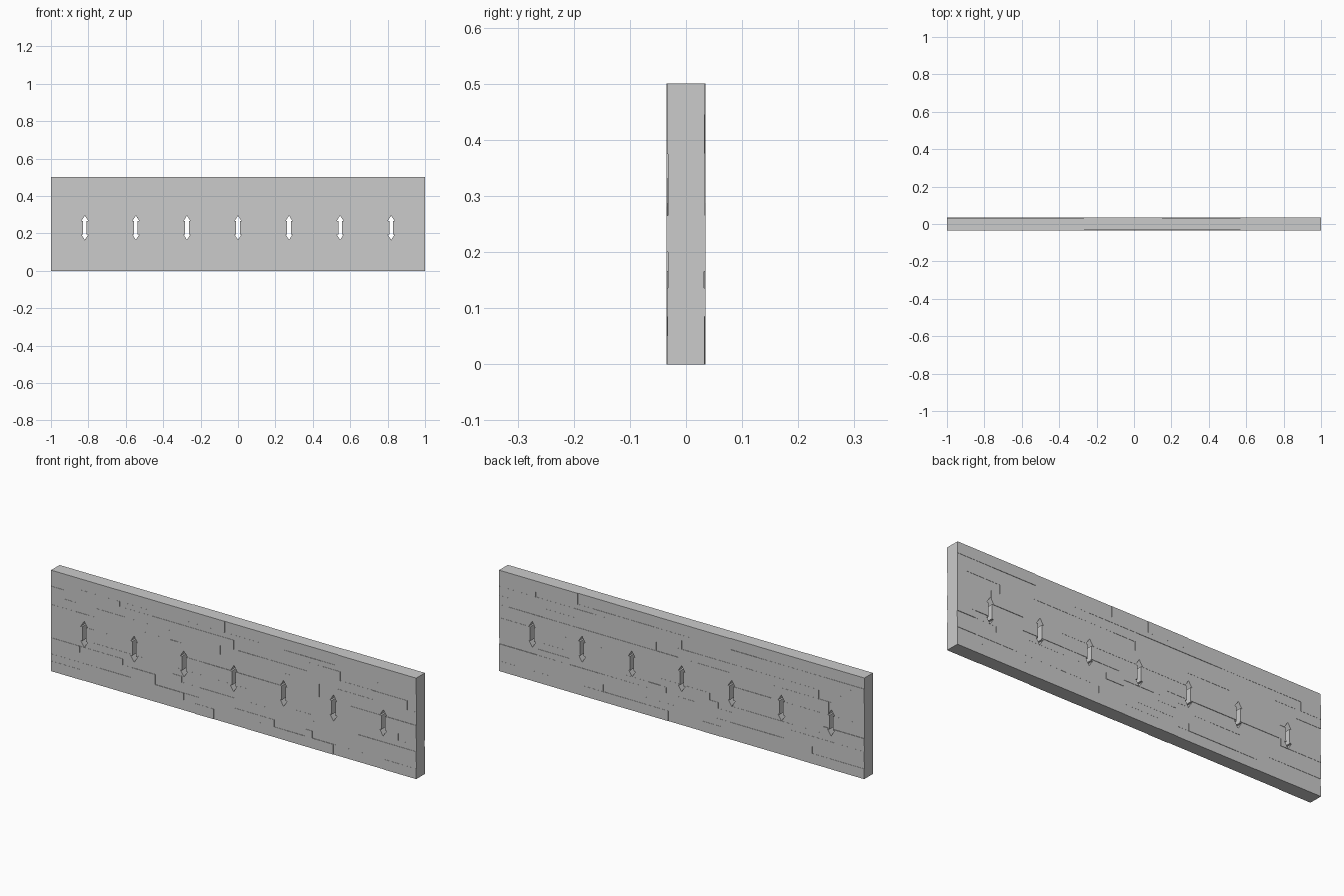
import bpy, bmesh, random

if "Cube" in bpy.data.objects:
    bpy.data.objects.remove(bpy.data.objects["Cube"])

random.seed(4)

# Course heights, and vertical seams in each course from bottom to top
levels = [0, .05, .085, .135, .165, .2, .265, .33, .375, .42, .445, .5]
seams = [
    [-.215, -.17, -.11],
    [-.715, .395, .43, .905],
    [-.83, .685, .79],
    [-.38, -.335, -.285, -.2, -.08, .085, .18],
    [.11, .74, .9],
    [-.335, .22],
    [-.64, -.265, .075, .27],
    [-.865, -.75, -.35, -.305, -.075, .02, .14, .31, .95],
    [-.93, -.89, -.4, 0, .315, .4, .78],
    [-.84, -.255, .275],
    [-.41, -.05, .15, .36, .57],
]


def add_box(bm, x0, x1, y0, y1, z0, z1):
    vs = bmesh.ops.create_cube(bm, size=1)["verts"]
    for v in vs:
        v.co.x = x1 if v.co.x > 0 else x0
        v.co.y = y1 if v.co.y > 0 else y0
        v.co.z = z1 if v.co.z > 0 else z0


def make_object(name, bm):
    bmesh.ops.recalc_face_normals(bm, faces=bm.faces)
    me = bpy.data.meshes.new(name)
    bm.to_mesh(me)
    bm.free()
    ob = bpy.data.objects.new(name, me)
    bpy.context.collection.objects.link(ob)
    return ob


# Stone courses: full-depth blocks standing slightly proud of one another
bm = bmesh.new()
lap = .0005
for z0, z1, row in zip(levels, levels[1:], seams):
    xs = [-1] + row + [1]
    cuts = [-1]
    for a, b in zip(xs, xs[1:]):
        n = max(1, round((b - a) / .22))
        for i in range(1, n):
            cuts.append(a + (b - a) * (i + random.uniform(-.25, .25)) / n)
        cuts.append(b)
    for a, b in zip(cuts, cuts[1:]):
        front, back = (random.uniform(.0318, .0348) for _ in range(2))
        add_box(bm, a, min(1, b + lap), -front, back, z0, min(.5, z1 + lap))
wall = make_object("stone_wall", bm)

# Double-arrow slits cut right through the wall
slit = [(0, .295), (.019, .265), (.010, .265), (.010, .195), (.019, .195),
        (0, .165), (-.019, .195), (-.010, .195), (-.010, .265), (-.019, .265)]
bm = bmesh.new()
for i in range(-3, 4):
    f = bm.faces.new([bm.verts.new((x + i * .273, -.1, z)) for x, z in slit])
    ext = bmesh.ops.extrude_face_region(bm, geom=[f], use_keep_orig=True)["geom"]
    for v in (g for g in ext if isinstance(g, bmesh.types.BMVert)):
        v.co.y = .1
cutter = make_object("slit_cutter", bm)
cutter.hide_render = True
cutter.hide_set(True)

mod = wall.modifiers.new("slits", 'BOOLEAN')
mod.operation = 'DIFFERENCE'
mod.object = cutter
mod.solver = 'EXACT'
mod.use_self = True
